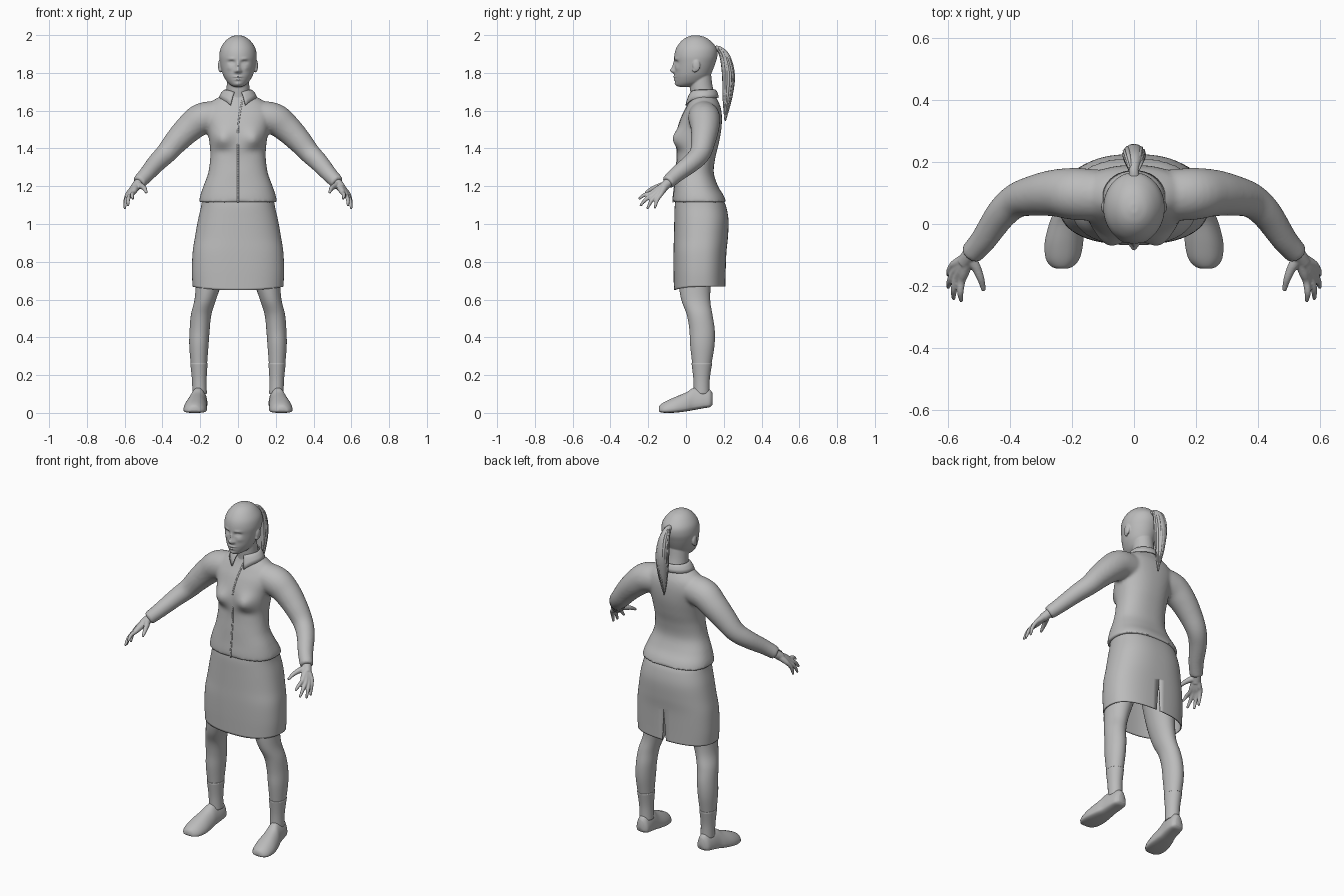
import bpy, bmesh, math, random
from mathutils import Vector

if "Cube" in bpy.data.objects:
    bpy.data.objects.remove(bpy.data.objects["Cube"])

random.seed(4)
grey = bpy.data.materials.new("plain_grey")
grey.diffuse_color = (0.5, 0.5, 0.5, 1)
grey.use_nodes = True
grey.node_tree.nodes["Principled BSDF"].inputs["Base Color"].default_value = grey.diffuse_color


def smooth_keys(keys, steps):
    """Catmull-Rom interpolation between rows of key values."""
    out = []
    for i in range(len(keys) - 1):
        a, b, c, d = (keys[max(0, min(len(keys) - 1, i + k))] for k in (-1, 0, 1, 2))
        for s in range(steps):
            t = s / steps
            out.append([0.5 * (2 * q + (r - p) * t + (2 * p - 5 * q + 4 * r - w) * t * t
                               + (3 * q - p - 3 * r + w) * t ** 3) for p, q, r, w in zip(a, b, c, d)])
    out.append(list(keys[-1]))
    return out


def skin(bm, rings, cap=True, closed=True):
    """Bridge rings of points with quads."""
    rows = [[bm.verts.new(p) for p in ring] for ring in rings]
    n = len(rows[0])
    for a, b in zip(rows, rows[1:]):
        for i in range(n if closed else n - 1):
            j = (i + 1) % n
            bm.faces.new((a[i], a[j], b[j], b[i]))
    if cap:
        bm.faces.new(rows[0][::-1])
        bm.faces.new(rows[-1])


def body(bm, keys, n=48, steps=6, cap=True):
    """Upright loft; keys are z, half width, front y, back y, squareness, centre x."""
    rings = []
    for z, w, f, b, e, cx in smooth_keys(keys, steps):
        ring = []
        for i in range(n):
            c, s = math.cos(2 * math.pi * i / n), math.sin(2 * math.pi * i / n)
            ring.append((cx + w * math.copysign(abs(c) ** (2 / e), c),
                         (f + b) / 2 + (b - f) / 2 * math.copysign(abs(s) ** (2 / e), s), z))
        rings.append(ring)
    skin(bm, rings, cap)


def tube(bm, keys, n=14, steps=5, side=1):
    """Round tube; keys are x, y, z, radius."""
    pts = smooth_keys(keys, steps)
    rings = []
    for i, p in enumerate(pts):
        t = Vector(pts[min(i + 1, len(pts) - 1)][:3]) - Vector(pts[max(i - 1, 0)][:3])
        u = t.cross(Vector((0.3, 0.9, 0.2))).normalized()
        v = t.cross(u).normalized()
        ring = []
        for k in range(n):
            a = 2 * math.pi * k / n
            q = Vector(p[:3]) + (u * math.cos(a) + v * math.sin(a)) * p[3]
            ring.append((q.x * side, q.y, q.z))
        rings.append(ring)
    skin(bm, rings)


def ball(bm, centre, size):
    new = bmesh.ops.create_uvsphere(bm, u_segments=20, v_segments=12, radius=1)["verts"]
    for v in new:
        v.co = Vector([c + s * q for c, s, q in zip(centre, size, v.co)])


def bump(bm, limit, bumps):
    """Push front points along y with soft mirrored bumps: x, z, spread x, spread z, depth."""
    for v in bm.verts:
        if v.co.y < limit:
            x, z = v.co.x, v.co.z
            v.co.y += sum(d * math.exp(-((abs(x) - bx) / sx) ** 2 - ((z - bz) / sz) ** 2)
                          for bx, bz, sx, sz, d in bumps)


def finish(name, bm, voxel=0, relax=0, thick=0):
    bmesh.ops.recalc_face_normals(bm, faces=bm.faces)
    me = bpy.data.meshes.new(name)
    bm.to_mesh(me)
    bm.free()
    ob = bpy.data.objects.new(name, me)
    bpy.context.collection.objects.link(ob)
    me.materials.append(grey)
    for p in me.polygons:
        p.use_smooth = True
    if voxel:
        m = ob.modifiers.new("fuse", 'REMESH')
        m.mode, m.voxel_size, m.use_smooth_shade = 'VOXEL', voxel, True
    if relax:
        m = ob.modifiers.new("relax", 'SMOOTH')
        m.iterations, m.factor = relax, 0.5
    if thick:
        ob.modifiers.new("thickness", 'SOLIDIFY').thickness = thick
    return ob


# head with face, neck and ears
bm = bmesh.new()
body(bm, [(1.726, .018, -.035, .02, 2, 0), (1.733, .036, -.05, .06, 2, 0), (1.75, .056, -.056, .1, 2, 0),
          (1.78, .075, -.06, .125, 2, 0), (1.81, .086, -.06, .14, 2, 0), (1.85, .095, -.06, .155, 2, 0),
          (1.89, .099, -.062, .166, 2, 0), (1.93, .092, -.052, .162, 2, 0), (1.965, .07, -.028, .135, 2, 0),
          (1.988, .043, .002, .103, 2, 0), (1.999, .012, .035, .065, 2, 0)], n=96, steps=8)
bump(bm, .02, [(0, 1.813, .013, .014, -.024), (0, 1.84, .009, .022, -.012), (.013, 1.808, .008, .007, -.008),
               (.036, 1.874, .02, .007, -.005), (.034, 1.856, .016, .009, .012), (.034, 1.854, .01, .004, -.007),
               (.045, 1.825, .015, .013, -.004), (0, 1.779, .02, .005, -.010), (0, 1.765, .016, .005, -.009),
               (0, 1.772, .025, .002, .005), (0, 1.742, .016, .009, -.006)])
tube(bm, [(0, .075, 1.79, .058), (0, .08, 1.73, .06), (0, .088, 1.68, .064), (0, .095, 1.64, .075)], n=32)
for s in (-1, 1):
    ball(bm, (s * .097, .055, 1.838), (.009, .02, .031))
    ball(bm, (s * .094, .046, 1.818), (.008, .012, .016))
finish("head", bm, .004, 2)

# ponytail: main lock with loose strands
bm = bmesh.new()
tail = [(0, .15, 1.925, .018), (0, .178, 1.925, .016), (0, .208, 1.88, .028), (0, .225, 1.79, .034),
        (0, .22, 1.69, .027), (0, .212, 1.61, .014), (0, .207, 1.56, .003)]
tube(bm, tail, n=18)
for i in range(16):
    a, stop = i * math.pi / 8, random.uniform(-.02, .05)
    tube(bm, [(math.cos(a) * r * .9, y + math.sin(a) * r * .75, z + stop * k / 6, max(.002, r * .26))
              for k, (x, y, z, r) in enumerate(tail) if k > 0], n=6)
finish("ponytail", bm)

# jacket: torso and sleeves fused together
torso = [(1.115, .207, -.07, .214, 2.4, 0), (1.15, .2, -.068, .2, 2.4, 0), (1.2, .183, -.062, .17, 2.4, 0),
         (1.27, .158, -.056, .147, 2.3, 0), (1.35, .147, -.048, .155, 2.3, 0), (1.42, .15, -.05, .172, 2.3, 0),
         (1.5, .163, -.045, .187, 2.3, 0), (1.57, .18, -.022, .19, 2.3, 0), (1.62, .168, .003, .183, 2.2, 0),
         (1.655, .13, .02, .167, 2.1, 0), (1.68, .085, .028, .152, 2, 0), (1.695, .062, .03, .147, 2, 0)]
bm = bmesh.new()
body(bm, torso, n=72, steps=7)
bump(bm, .03, [(.085, 1.452, .05, .048, -.034), (.085, 1.385, .05, .025, .006)])
for s in (-1, 1):
    tube(bm, [(.1, .092, 1.57, .082), (.19, .097, 1.557, .084), (.255, .1, 1.51, .076), (.32, .092, 1.445, .066),
              (.38, .075, 1.375, .056), (.43, .03, 1.325, .05), (.485, -.05, 1.262, .042),
              (.527, -.098, 1.218, .037)], n=28, side=s)
finish("jacket", bm, .009, 5)

# front zip seam following the chest
bm = bmesh.new()
rows = []
for z, w, f, b, e, cx in smooth_keys(torso[:-2], 6):
    x = .022 * max(0, (z - 1.5) / .15) ** 1.5
    rows.append([(x - .004, f - .002, z), (x + .004, f - .002, z)])
skin(bm, rows, cap=False, closed=False)
finish("zip_seam", bm, thick=.005)

# folded collar, open at the front with pointed tips
bm = bmesh.new()
rows = []
for k in range(5):
    t, ring = k / 4, []
    for i in range(41):
        u = -1 + i / 20
        a = math.pi / 2 + u * (math.pi - .28 - .12 * t)
        front = abs(u) ** 6
        rx, ry = .068 + .034 * t, .066 + .02 * t
        ring.append((math.cos(a) * rx, .088 + math.sin(a) * ry - .012 * front * t,
                     1.712 - .042 * t * t - .028 * front * (.5 + t)))
    rows.append(ring)
skin(bm, rows, cap=False, closed=False)
finish("collar", bm, thick=.006)

# skirt with a slit at the back and a dipped front hem
skirt = [(.668, .24, -.064, .208, 2.5), (.75, .244, -.066, .21, 2.5), (.85, .24, -.066, .214, 2.5),
         (.93, .228, -.064, .222, 2.4), (1.02, .212, -.062, .225, 2.4), (1.09, .196, -.06, .213, 2.4),
         (1.13, .19, -.055, .195, 2.4)]
bm = bmesh.new()
rows = []
for z, w, f, b, e in smooth_keys(skirt, 6):
    ring = []
    for i in range(65):
        a = math.pi / 2 + 2 * math.pi * i / 64
        c, s = math.cos(a), math.sin(a)
        low = max(0, (.72 - z) / .052)
        x = w * math.copysign(abs(c) ** (2 / e), c)
        if i in (0, 64):
            x = (1 if i else -1) * .012 * max(0, (.86 - z) / .19)
        ring.append((x, (f + b) / 2 + (b - f) / 2 * math.copysign(abs(s) ** (2 / e), s),
                     z - .018 * low * max(0, -s) ** 2))
    rows.append(ring)
skin(bm, rows, cap=False, closed=False)
bmesh.ops.remove_doubles(bm, verts=bm.verts, dist=.0002)
finish("skirt", bm, thick=.006)

for s, side in ((-1, "right"), (1, "left")):
    # bare leg
    bm = bmesh.new()
    body(bm, [(.1, .034, .045, .12, 2, s * .203), (.18, .036, .042, .122, 2, s * .205),
              (.27, .044, .032, .137, 2, s * .207), (.36, .051, .022, .151, 2, s * .207),
              (.44, .053, .018, .152, 2, s * .203), (.52, .054, .004, .14, 2, s * .195),
              (.6, .057, -.025, .128, 2, s * .173), (.7, .07, -.04, .135, 2, s * .152),
              (.85, .088, -.045, .165, 2, s * .125), (1.0, .095, -.04, .18, 2, s * .11)], n=32)
    finish(side + "_leg", bm)
    # sock
    bm = bmesh.new()
    body(bm, [(.1, .038, .041, .125, 2, s * .203), (.18, .039, .039, .126, 2, s * .205),
              (.265, .046, .029, .139, 2, s * .207)], n=32)
    finish(side + "_sock", bm).modifiers.new("edge", 'BEVEL').width = .002
    # shoe lofted from toe to heel: y, centre x, half width, bottom z, top z
    bm = bmesh.new()
    rings = []
    for y, cx, w, lo, hi in smooth_keys(
            [(-.144, .232, .016, .012, .03), (-.136, .232, .036, .004, .043), (-.11, .23, .055, 0, .06),
             (-.06, .226, .062, .001, .083), (0, .219, .055, .008, .108), (.04, .212, .047, .015, .132),
             (.09, .206, .044, .024, .132), (.125, .203, .038, .03, .125), (.14, .202, .022, .042, .105)], 5):
        ring = []
        for i in range(32):
            c, q = math.cos(math.pi * i / 16), math.sin(math.pi * i / 16)
            e = .45 if q < 0 else .85
            mid = lo + (hi - lo) * .3
            ring.append((s * (cx + w * math.copysign(abs(c) ** .8, c) * (1 - .25 * max(0, q))), y,
                         mid + (q and math.copysign(abs(q) ** e, q)) * (hi - mid if q > 0 else mid - lo)))
        rings.append(ring)
    skin(bm, rings)
    finish(side + "_shoe", bm)
    # hand: each finger runs from the wrist through its knuckle to the tip
    bm = bmesh.new()
    tube(bm, [(.505, -.075, 1.238, .026), (.53, -.1, 1.213, .025), (.548, -.125, 1.19, .024)], side=s)
    for knuckle, tip in (((.584, -.133, 1.158), (.599, -.165, 1.083)), ((.58, -.155, 1.152), (.6, -.205, 1.08)),
                         ((.572, -.174, 1.154), (.582, -.243, 1.095)), ((.556, -.184, 1.163), (.557, -.25, 1.132))):
        k, t = Vector(knuckle), Vector(tip)
        m = k.lerp(t, .5) + Vector((.004, -.004, .006))
        base = Vector((.535, -.108, 1.206)).lerp(k, .15)
        tube(bm, [(*base, .02), (*base.lerp(k, .6), .017), (*k, .0125), (*m, .0105), (*t, .006)], n=12, side=s)
    tube(bm, [(.53, -.11, 1.207, .02), (.51, -.14, 1.2, .016), (.494, -.178, 1.187, .012),
              (.485, -.215, 1.166, .007)], n=12, side=s)
    finish(side + "_hand", bm, .004, 2)
